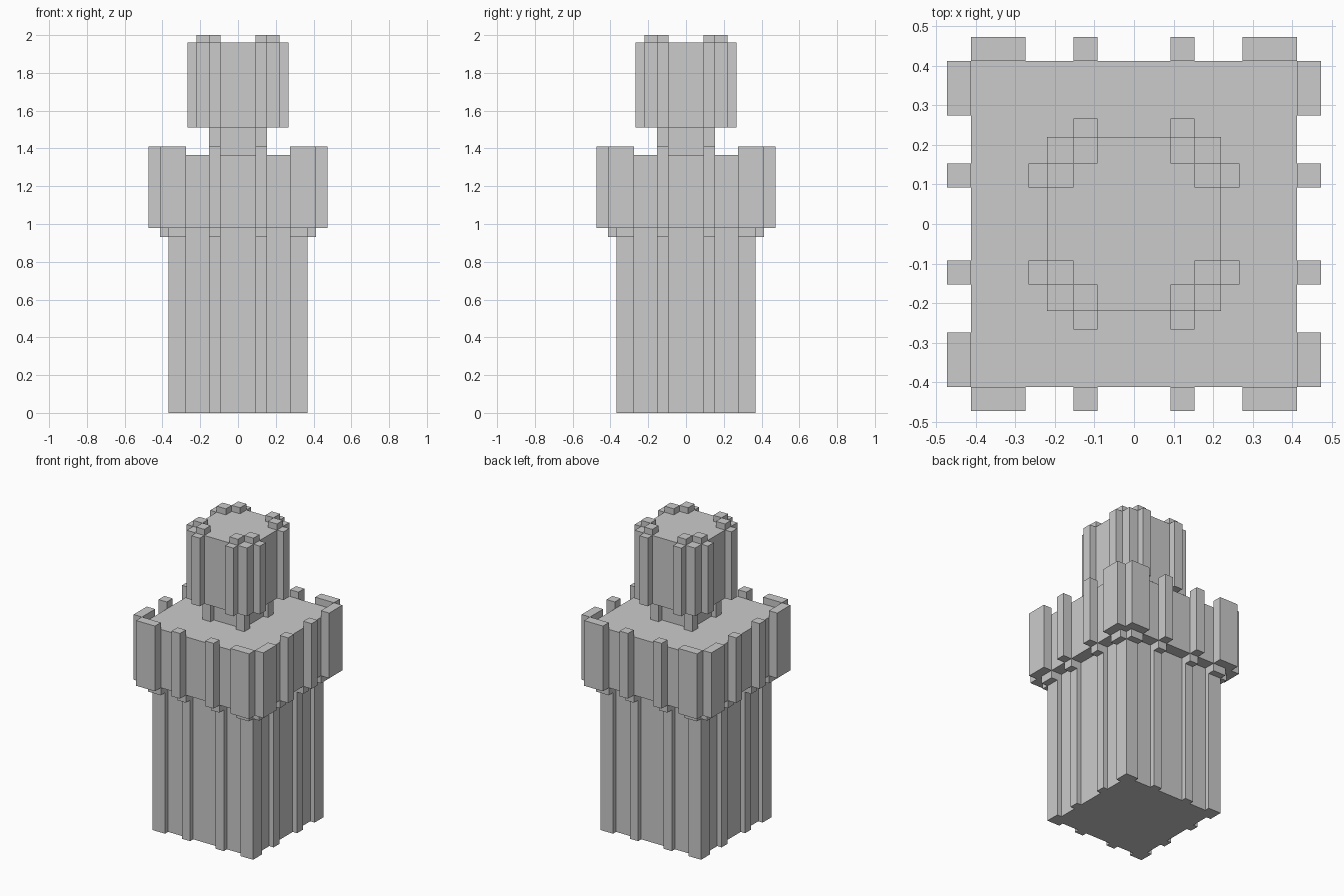
import bpy, bmesh

if "Cube" in bpy.data.objects:
    bpy.data.objects.remove(bpy.data.objects["Cube"])

# shared plan dimensions
POST = (0.092, 0.153)      # slim pilaster span along a wall
CORNER = 0.275             # where corner blocks begin


def add_box(bm, x, y, z):
    """Add a box given (min, max) pairs."""
    v = [bm.verts.new((a, b, c)) for c in z for b in y for a in x]
    for f in ((0, 2, 3, 1), (4, 5, 7, 6), (0, 1, 5, 4),
              (2, 6, 7, 3), (0, 4, 6, 2), (1, 3, 7, 5)):
        bm.faces.new([v[i] for i in f])


def make(name, boxes):
    bm = bmesh.new()
    for b in boxes:
        add_box(bm, *b)
    bmesh.ops.recalc_face_normals(bm, faces=bm.faces)
    me = bpy.data.meshes.new(name)
    bm.to_mesh(me)
    bm.free()
    ob = bpy.data.objects.new(name, me)
    bpy.context.collection.objects.link(ob)
    return ob


def block(r, z0, z1):
    return ((-r, r), (-r, r), (z0, z1))


def flip(span, s):
    return span if s > 0 else (-span[1], -span[0])


def corners(a, b, z):
    """Box repeated in the four quadrants."""
    return [(flip(a, sx), flip(b, sy), z) for sx in (1, -1) for sy in (1, -1)]


def around(span, depth, z):
    """Box on all four walls, two per wall."""
    return corners(span, depth, z) + corners(depth, span, z)


# lower shaft
make("shaft_core", [block(0.335, 0, 0.98)])
make("shaft_corner_piers", corners((CORNER, 0.367), (CORNER, 0.367), (0, 0.98)))
make("shaft_pilasters", around(POST, (0.335, 0.367), (0, 0.98)))

# corbels under the gallery
make("slim_corbels", around(POST, (0.367, 0.412), (0.93, 0.98)))
make("corner_corbels", around((CORNER, 0.367), (0.367, 0.412), (0.93, 0.98)))

# gallery with battlements
make("gallery_core", [block(0.412, 0.98, 1.365)])
make("gallery_pilasters", around(POST, (0.412, 0.473), (0.98, 1.41)))
make("gallery_corner_plates", around((CORNER, 0.412), (0.412, 0.473), (0.98, 1.41)))

# neck between gallery and turret
make("neck_core", [block(0.121, 1.365, 1.51)])
make("neck_posts", corners(POST, POST, (1.365, 1.51)))

# turret with small merlons
make("turret_core", [block(0.22, 1.51, 1.96)])
make("turret_pilasters", around(POST, (0.22, 0.267), (1.51, 1.96)))
make("turret_merlons", around(POST, (0.153, 0.22), (1.96, 2.0)))
